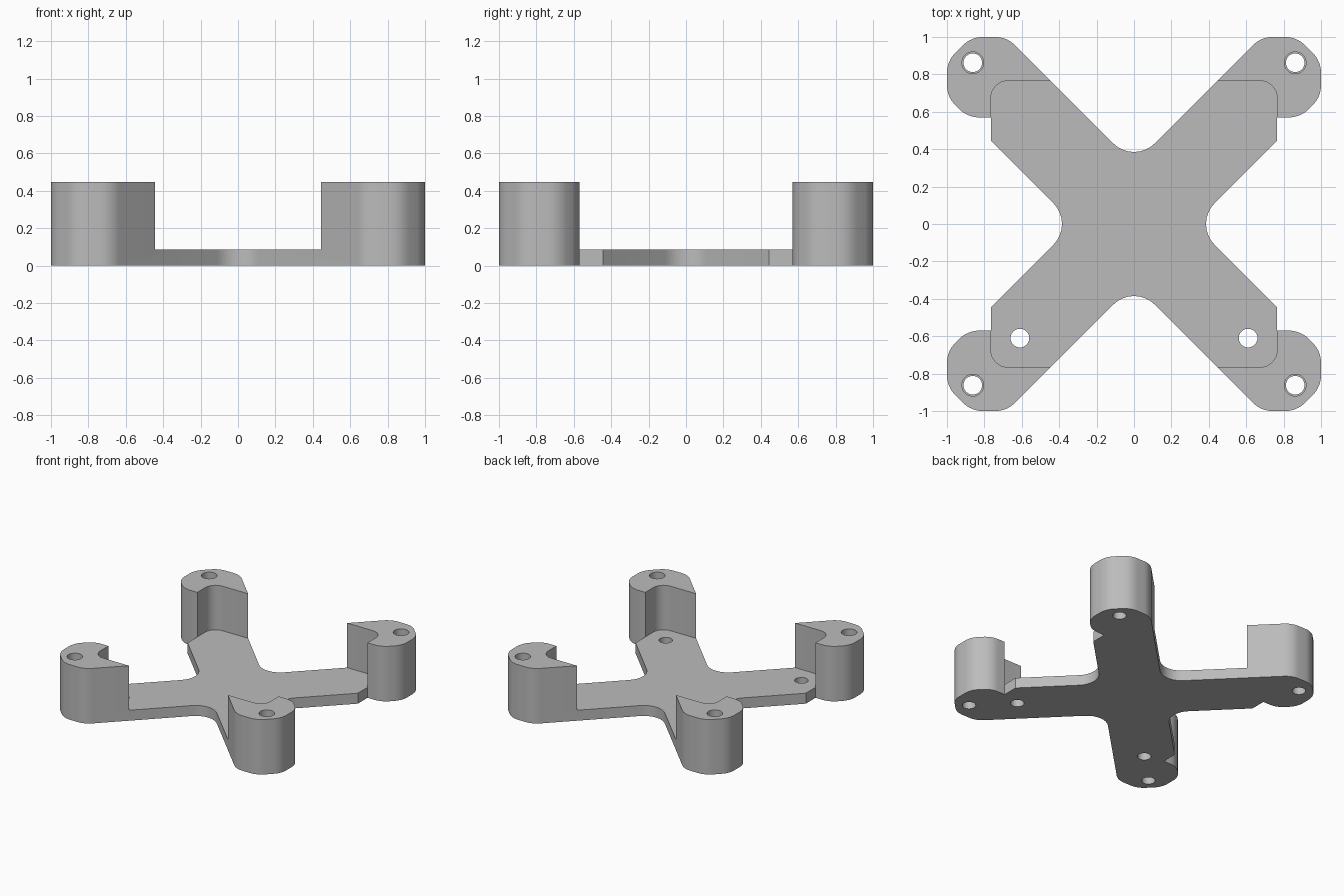
import bpy
import bmesh
from math import pi, tan
from mathutils import Vector

HEIGHT, PLATE = 0.447, 0.085
POCKET, ROUND = 0.765, 0.15
BORE = 0.862

default = bpy.data.objects.get("Cube")
if default:
    bpy.data.objects.remove(default, do_unlink=True)

grey = bpy.data.materials.new("plain_grey")
grey.use_nodes = True
colour = (0.5, 0.5, 0.5, 1)
grey.diffuse_color = colour
grey.node_tree.nodes["Principled BSDF"].inputs["Base Color"].default_value = colour


def fillet(corners, steps=8):
    """Round each (x, y, radius) corner of a closed polygon."""
    result = []
    for i, (x, y, radius) in enumerate(corners):
        p = Vector((x, y))
        if radius == 0:
            result.append(p)
            continue
        a = (Vector(corners[i - 1][:2]) - p).normalized()
        b = (Vector(corners[(i + 1) % len(corners)][:2]) - p).normalized()
        half = a.angle(b) / 2
        start = p + a * radius / tan(half)
        end = p + b * radius / tan(half)
        centre = p + (a + b).normalized() * (start - p).length / (a.dot((a + b).normalized()))
        u, v = (start - centre).normalized(), (end - centre).normalized()
        result += [centre + u.slerp(v, k / steps) * radius for k in range(steps + 1)]
    return result


def prism(name, outline, bottom, top):
    bm = bmesh.new()
    face = bm.faces.new([bm.verts.new((p.x, p.y, bottom)) for p in outline])
    extruded = bmesh.ops.extrude_face_region(bm, geom=[face])
    verts = [g for g in extruded["geom"] if isinstance(g, bmesh.types.BMVert)]
    bmesh.ops.translate(bm, vec=(0, 0, top - bottom), verts=verts)
    bmesh.ops.recalc_face_normals(bm, faces=bm.faces)
    mesh = bpy.data.meshes.new(name)
    bm.to_mesh(mesh)
    bm.free()
    obj = bpy.data.objects.new(name, mesh)
    bpy.context.collection.objects.link(obj)
    return obj


def cut(target, cutter):
    cutter.hide_render = True
    mod = target.modifiers.new("cut", "BOOLEAN")
    mod.operation = "DIFFERENCE"
    mod.solver = "EXACT"
    mod.object = cutter
    bpy.context.view_layer.objects.active = target
    bpy.ops.object.modifier_apply(modifier=mod.name)
    bpy.data.objects.remove(cutter, do_unlink=True)


def drill(target, x, y, radius, bottom, top):
    bpy.ops.mesh.primitive_cylinder_add(
        vertices=32, radius=radius, depth=top - bottom, location=(x, y, (bottom + top) / 2))
    cut(target, bpy.context.object)


# Cross-shaped body: one arm outline mirrored into four, with rounded valleys
valley = 0.32
arm = [(POCKET, POCKET - valley, 0), (POCKET, 0.57, 0), (0.89, 0.57, ROUND),
       (1, 1 - valley, ROUND), (1, 0.87, ROUND), (0.87, 1, ROUND), (1 - valley, 1, ROUND)]
corners = []
for sx, sy, vx, vy in ((1, 1, 1, 0), (-1, 1, 0, 1), (-1, -1, -1, 0), (1, -1, 0, -1)):
    corners.append((vx * valley, vy * valley, 0.157))
    side = arm if sx == sy else arm[::-1]
    corners += [(sx * x, sy * y, r) for x, y, r in side]
bracket = prism("cross_bracket", fillet(corners), 0, HEIGHT)

# Rounded square pocket that leaves the thin plate and four corner posts
square = [(sx * POCKET, sy * POCKET, 0.09) for sx, sy in ((1, 1), (-1, 1), (-1, -1), (1, -1))]
cut(bracket, prism("pocket_cutter", fillet(square), PLATE, 1))

# Stepped bores through the posts, plain holes in the two front arms
for sx in (-1, 1):
    for sy in (-1, 1):
        drill(bracket, sx * BORE, sy * BORE, 0.05, -0.2, 1)
        drill(bracket, sx * BORE, sy * BORE, 0.058, PLATE, 1)
    drill(bracket, sx * 0.61, -0.61, 0.05, -0.2, 0.3)

# Finish: single colour, smooth rounds with crisp edges
bracket.data.materials.clear()
bracket.data.materials.append(grey)
for face in bracket.data.polygons:
    face.material_index = 0
bpy.ops.object.select_all(action="DESELECT")
bracket.select_set(True)
bpy.context.view_layer.objects.active = bracket
bpy.ops.object.shade_smooth_by_angle(angle=pi / 6)
